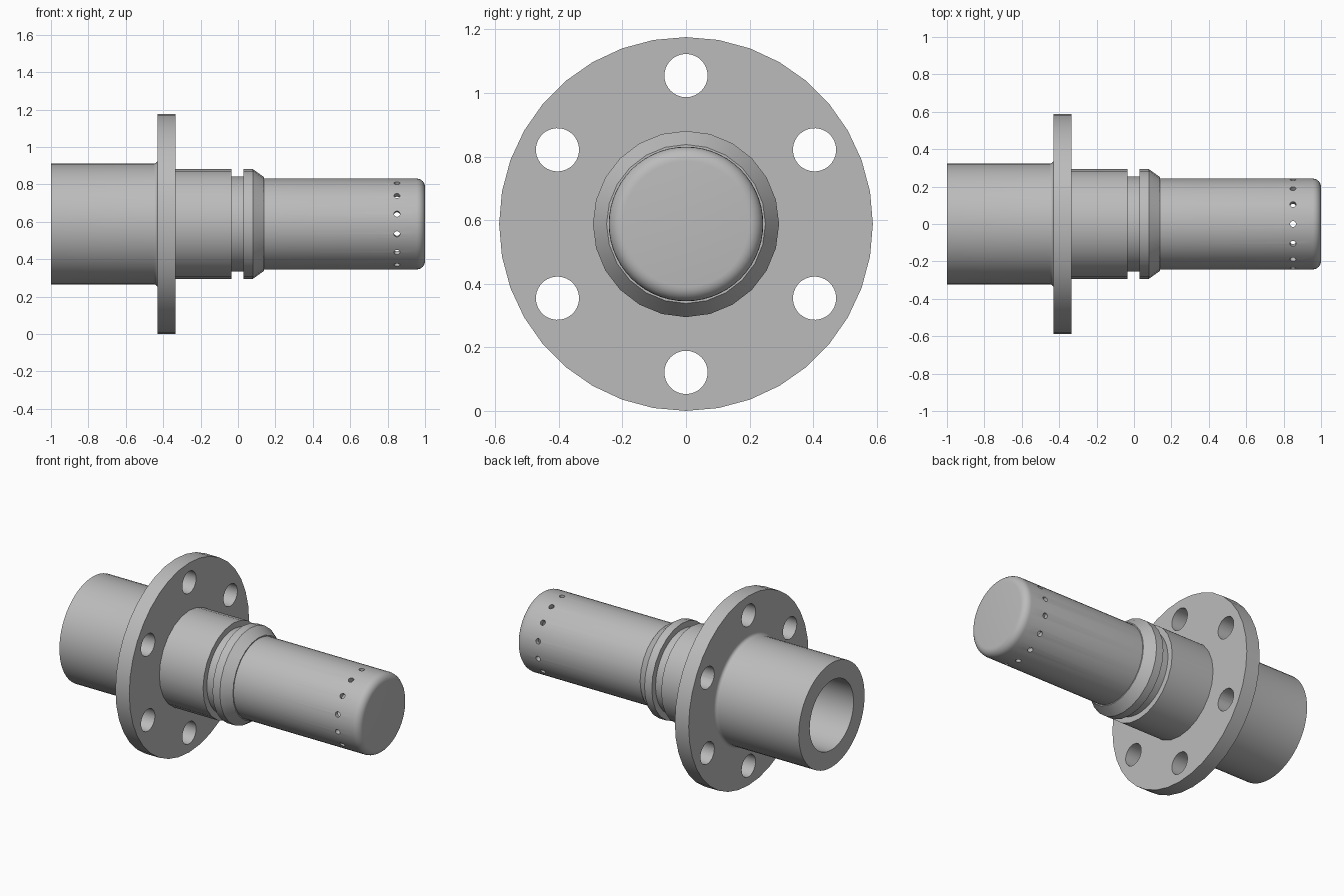
import bpy, bmesh, math
from mathutils import Matrix, Vector

cube = bpy.data.objects.get("Cube")
if cube:
    bpy.data.objects.remove(cube)

AXIS_Z = 0.588
CENTRE = Vector((0, 0, AXIS_Z))

metal = bpy.data.materials.new("plain grey metal")
metal.use_nodes = True
GREY = (0.5, 0.5, 0.5, 1)
metal.diffuse_color = GREY
metal.node_tree.nodes["Principled BSDF"].inputs["Base Color"].default_value = GREY


def make_object(name, bm):
    mesh = bpy.data.meshes.new(name)
    bm.to_mesh(mesh)
    bm.free()
    mesh.materials.append(metal)
    obj = bpy.data.objects.new(name, mesh)
    bpy.context.collection.objects.link(obj)
    return obj


def lathe(name, profile, segments, closed=True):
    """Revolve (x, radius) points about the long axis."""
    bm = bmesh.new()
    verts = [bm.verts.new((x, 0, AXIS_Z + r)) for x, r in profile]
    pairs = list(zip(verts, verts[1:]))
    if closed:
        pairs.append((verts[-1], verts[0]))
    edges = [bm.edges.new(p) for p in pairs]
    bmesh.ops.spin(bm, geom=verts + edges, cent=CENTRE, axis=(1, 0, 0),
                   angle=math.tau, steps=segments, use_duplicate=False)
    bmesh.ops.remove_doubles(bm, verts=bm.verts, dist=0.0001)
    bmesh.ops.recalc_face_normals(bm, faces=bm.faces)
    return make_object(name, bm)


def cut_holes(obj, placements, radius, depth, sides):
    """Cut one cylinder per placement matrix, then drop the cutter."""
    bm = bmesh.new()
    for matrix in placements:
        bmesh.ops.create_cone(bm, cap_ends=True, segments=sides, radius1=radius,
                              radius2=radius, depth=depth, matrix=matrix)
    cutter = make_object("hole_cutter", bm)
    cutter.hide_render = True
    mod = obj.modifiers.new("holes", 'BOOLEAN')
    mod.operation = 'DIFFERENCE'
    mod.solver = 'EXACT'
    mod.object = cutter
    bpy.context.view_layer.objects.active = obj
    bpy.ops.object.modifier_apply(modifier=mod.name)
    bpy.data.objects.remove(cutter)


def around(count, offset):
    """Matrices spaced evenly about the long axis, starting at the top."""
    return [Matrix.Translation(CENTRE) @ Matrix.Rotation(math.tau * i / count, 4, 'X') @ offset
            for i in range(count)]


def fillet(cx, cr, radius, start, end, steps=6):
    """Arc of profile points, angles in degrees."""
    angles = [math.radians(start + (end - start) * i / steps) for i in range(steps + 1)]
    return [(cx + radius * math.cos(a), cr + radius * math.sin(a)) for a in angles]


# Hollow body: wide tail, groove seat and rounded closed nose
BORE, TAIL, NOSE = 0.215, 0.323, 0.243
body_profile = [(0.95, 0), (0.95, BORE), (-1, BORE), (-1, TAIL)]
body_profile += fillet(-0.45, TAIL + 0.02, 0.02, 270, 360)
body_profile += [(-0.4, TAIL + 0.02), (-0.4, 0.255), (0.06, 0.255), (0.06, NOSE)]
body_profile += fillet(0.955, NOSE - 0.045, 0.045, 90, 0)
body_profile += [(1, 0)]
body = lathe("hollow_body", body_profile, 56, closed=False)
cut_holes(body, around(14, Matrix.Translation((0.85, 0, 0.23))), 0.016, 0.12, 16)

# Mounting flange with six bolt holes
flange = lathe("flange", [(-0.43, 0.28), (-0.43, 0.588), (-0.335, 0.588), (-0.335, 0.28)], 36)
bolt = Matrix.Translation((-0.38, 0, 0.467)) @ Matrix.Rotation(math.pi / 2, 4, 'Y')
cut_holes(flange, around(6, bolt), 0.068, 0.3, 32)

# Shoulder behind the groove and chamfered collar in front of it
shoulder = lathe("shoulder", [(-0.36, 0.25), (-0.36, 0.293), (-0.035, 0.293), (-0.035, 0.25)], 24)
collar = lathe("collar", [(0.03, 0.235), (0.03, 0.293), (0.08, 0.293), (0.14, 0.25), (0.14, 0.235)], 24)

# Smooth shading with sharp rims
bpy.ops.object.select_all(action='DESELECT')
for part in (body, flange, shoulder, collar):
    part.select_set(True)
bpy.context.view_layer.objects.active = body
bpy.ops.object.shade_smooth_by_angle(angle=math.radians(30))
